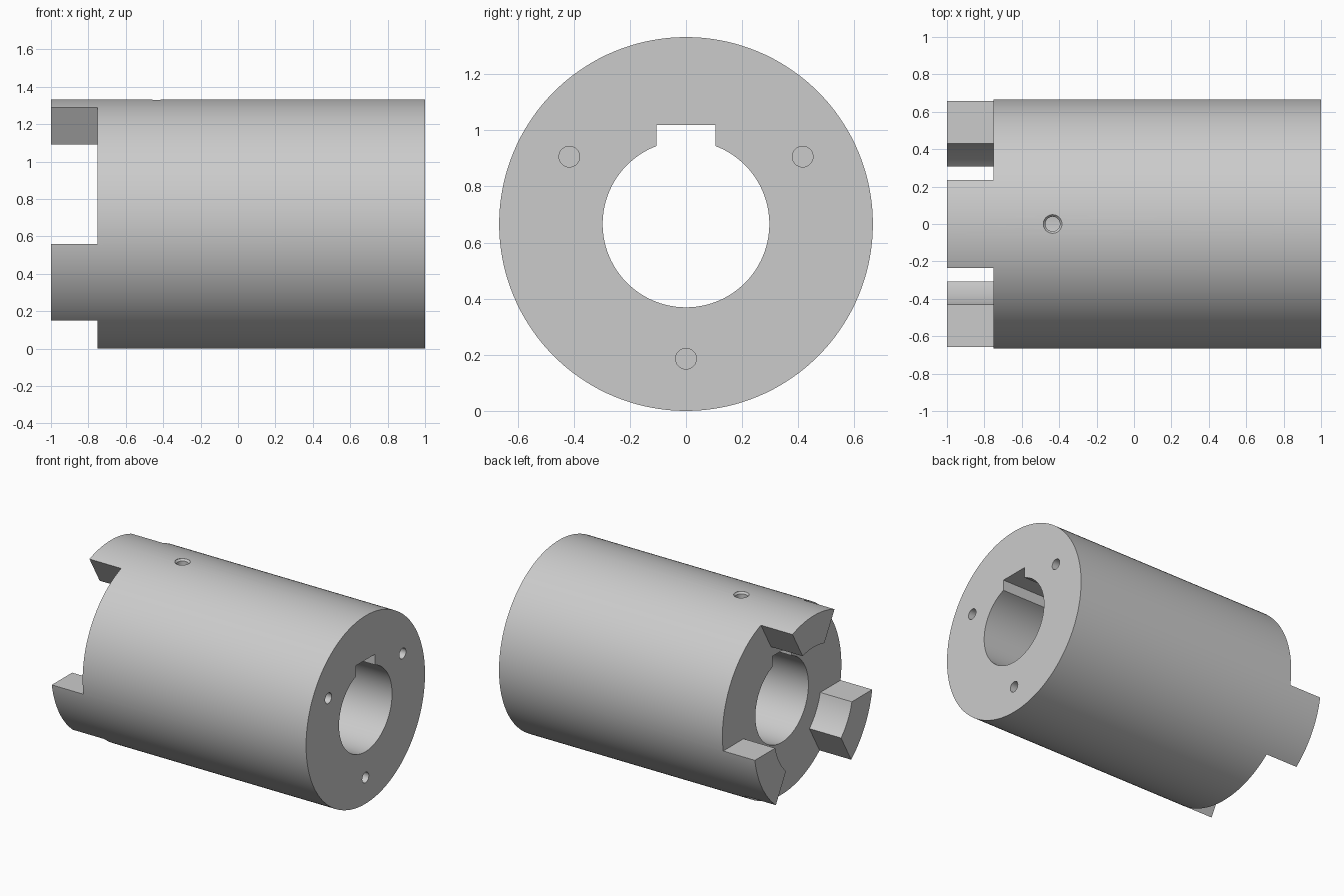
import bpy, bmesh
from math import sin, cos, pi, radians, asin, degrees
from mathutils import Matrix

if "Cube" in bpy.data.objects:
    bpy.data.objects.remove(bpy.data.objects["Cube"])

R = 0.666            # outer radius, also the height of the axis
BORE = 0.297


def arc(r, a0, a1, n):
    """Points (y, z) on an arc about the axis, angles in degrees."""
    return [(r * cos(radians(a0 + (a1 - a0) * i / n)),
             r * sin(radians(a0 + (a1 - a0) * i / n))) for i in range(n + 1)]


def prism(name, profile, x0, x1):
    """Extrude a (y, z) profile along x."""
    bm = bmesh.new()
    face = bm.faces.new([bm.verts.new((x0, y, z + R)) for y, z in profile])
    ext = bmesh.ops.extrude_face_region(bm, geom=[face])
    verts = [v for v in ext["geom"] if isinstance(v, bmesh.types.BMVert)]
    bmesh.ops.translate(bm, verts=verts, vec=(x1 - x0, 0, 0))
    return finish(name, bm)


def finish(name, bm):
    bmesh.ops.recalc_face_normals(bm, faces=bm.faces[:])
    me = bpy.data.meshes.new(name)
    bm.to_mesh(me)
    bm.free()
    ob = bpy.data.objects.new(name, me)
    bpy.context.collection.objects.link(ob)
    return ob


def cut(target, cutter):
    """Subtract the cutter and remove it afterwards."""
    cutter.hide_render = True
    mod = target.modifiers.new("cut", 'BOOLEAN')
    mod.operation = 'DIFFERENCE'
    mod.solver = 'EXACT'
    mod.object = cutter
    bpy.context.view_layer.objects.active = target
    bpy.ops.object.modifier_apply(modifier=mod.name)
    bpy.data.objects.remove(cutter)


# Outer sleeve, full length
hub = prism("coupling_hub", arc(R, 0, 360, 144)[:-1], -1, 1)

# Jaw relief: leaves three tapered jaws at 90, 210 and 330 degrees
relief = []
for jaw in (90, 210, 330):
    relief += arc(0.443, jaw - 15.9, jaw + 15.9, 12)
    s = radians(jaw + 60)
    for v in (-0.701, 0.701):
        relief.append((cos(s) - v * sin(s), sin(s) + v * cos(s)))
cut(hub, prism("jaw_relief_cutter", relief, -1.1, -0.752))

# Bore with keyway
half = 0.105
a = degrees(asin(half / BORE))
bore = arc(BORE, 90 + a, 450 - a, 90) + [(half, 0.353), (-half, 0.353)]
cut(hub, prism("bore_cutter", bore, -1.2, 1.2))

# Three blind holes in the end face
for ang in (30, 150, 270):
    cy, cz = 0.48 * cos(radians(ang)), 0.48 * sin(radians(ang))
    ring = [(cy + y, cz + z) for y, z in arc(0.037, 0, 360, 32)[:-1]]
    cut(hub, prism("end_hole_cutter", ring, 0.65, 1.1))

# Chamfered set screw hole down into the keyway
bm = bmesh.new()
n = 32
levels = [(0.039, R + 0.2), (0.039, 2 * R - 0.014), (0.05, 2 * R - 0.002), (0.05, 2 * R + 0.1)]
rings = [[bm.verts.new((-0.435 + r * cos(2 * pi * i / n), r * sin(2 * pi * i / n), z))
          for i in range(n)] for r, z in levels]
for lo, hi in zip(rings, rings[1:]):
    for i in range(n):
        j = (i + 1) % n
        bm.faces.new((lo[i], lo[j], hi[j], hi[i]))
bm.faces.new(rings[0])
bm.faces.new(rings[-1])
cut(hub, finish("set_screw_cutter", bm))

# Smooth round walls, crisp edges
bpy.ops.object.select_all(action='DESELECT')
hub.select_set(True)
bpy.context.view_layer.objects.active = hub
bpy.ops.object.shade_smooth_by_angle(angle=radians(25))
